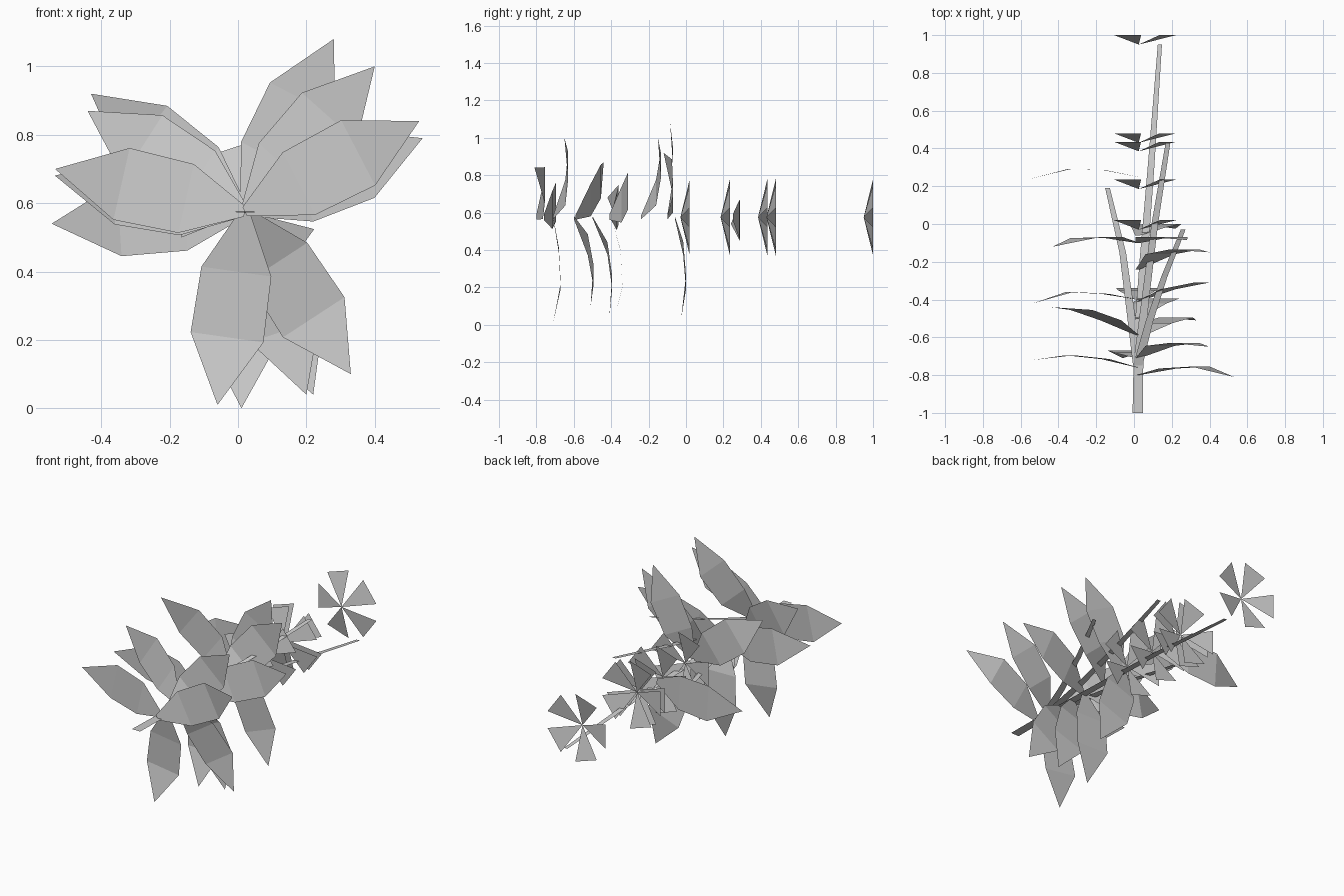
import bpy
from math import cos, sin, radians
from mathutils import Vector

if "Cube" in bpy.data.objects:
    bpy.data.objects.remove(bpy.data.objects["Cube"])

CX, CZ = 0.02, 0.575   # axis of the plant, which lies along y


def make(name, verts, faces):
    me = bpy.data.meshes.new(name)
    me.from_pydata([tuple(v) for v in verts], [], faces)
    me.update()
    ob = bpy.data.objects.new(name, me)
    bpy.context.collection.objects.link(ob)
    return ob


# Stems: flat tapering ribbons, each point is (x, y, z, width)
def ribbon(name, pts):
    verts = []
    for x, y, z, w in pts:
        verts += [(x - w / 2, y, z), (x + w / 2, y, z)]
    faces = [(i, i + 1, i + 3, i + 2) for i in range(0, len(verts) - 2, 2)]
    make(name, verts, faces)


ribbon("main_stem", [(.02, -1, .575, .055), (.025, -.6, .57, .05),
                     (.05, -.2, .54, .042), (.09, .3, .49, .035), (.137, .95, .405, .022)])
ribbon("branch_left", [(.02, -.75, .575, .05), (-.02, -.45, .57, .042),
                       (-.06, -.15, .56, .035), (-.14, .19, .55, .025)])
ribbon("branch_upper", [(.02, -.75, .575, .05), (.06, -.4, .61, .04),
                        (.11, 0, .67, .035), (.18, .43, .74, .025)])
ribbon("branch_right", [(.02, -.75, .575, .05), (.08, -.52, .64, .04),
                        (.16, -.28, .71, .033), (.26, -.03, .79, .025)])


# Leaves: faceted strips bowed in y, two wide rows and a pointed tip
def leaf(name, tx, tz, ys, width=.215):
    base, tip = Vector((CX, 0, CZ)), Vector((tx, 0, tz))
    d = tip - base
    side = Vector((-d.z, 0, d.x)).normalized()
    verts = []
    for t, w, y in zip((0, .31, .65), (.03, width * .96, width), ys):
        c = base + d * t + Vector((0, y, 0))
        verts += [c - side * w / 2, c + side * w / 2]
    verts.append(tip + Vector((0, ys[3], 0)))
    make(name, verts, [(0, 1, 3, 2), (2, 3, 5, 4), (4, 5, 6)])


LEAVES = [
    # left
    (-.535, .70, (-.76, -.715, -.695, -.72)),
    (-.535, .68, (-.40, -.37, -.36, -.42)),
    (-.545, .54, (.25, .285, .29, .24)),
    (-.44, .87, (-.59, -.51, -.455, -.44)),
    (-.43, .92, (-.10, -.07, -.075, -.12)),
    # right
    (.53, .84, (-.80, -.765, -.755, -.81)),
    (.54, .79, (-.41, -.345, -.31, -.31)),
    (.40, 1.0, (-.71, -.645, -.63, -.65)),
    (.40, 1.0, (-.24, -.16, -.135, -.15)),
    (.28, 1.08, (-.10, -.07, -.07, -.085)),
    # down
    (-.06, .01, (-.71, -.68, -.67, -.71)),
    (.33, .10, (-.60, -.525, -.495, -.51)),
    (.20, .04, (-.50, -.42, -.395, -.41)),
    (.01, .00, (-.40, -.35, -.34, -.39)),
    (.22, .04, (-.06, -.015, 0, -.025)),
]
for i, (tx, tz, ys) in enumerate(LEAVES):
    leaf(f"leaf_{i + 1}", tx, tz, ys)


# Flowers: five triangular petals opening towards +y
def flower(name, y, r=.19, half=.075):
    verts, faces = [(CX + .005, y - .05, CZ)], []
    for k in range(5):
        a = radians(108 + 72 * k)
        for s in (-half, half):
            verts.append((CX + .005 + r * cos(a) - s * sin(a), y,
                          CZ + r * sin(a) + s * cos(a)))
        faces.append((0, 2 * k + 1, 2 * k + 2))
    make(name, verts, faces)


for i, y in enumerate((1.0, .48, .435, .235, .02)):
    flower(f"flower_{i + 1}", y)
